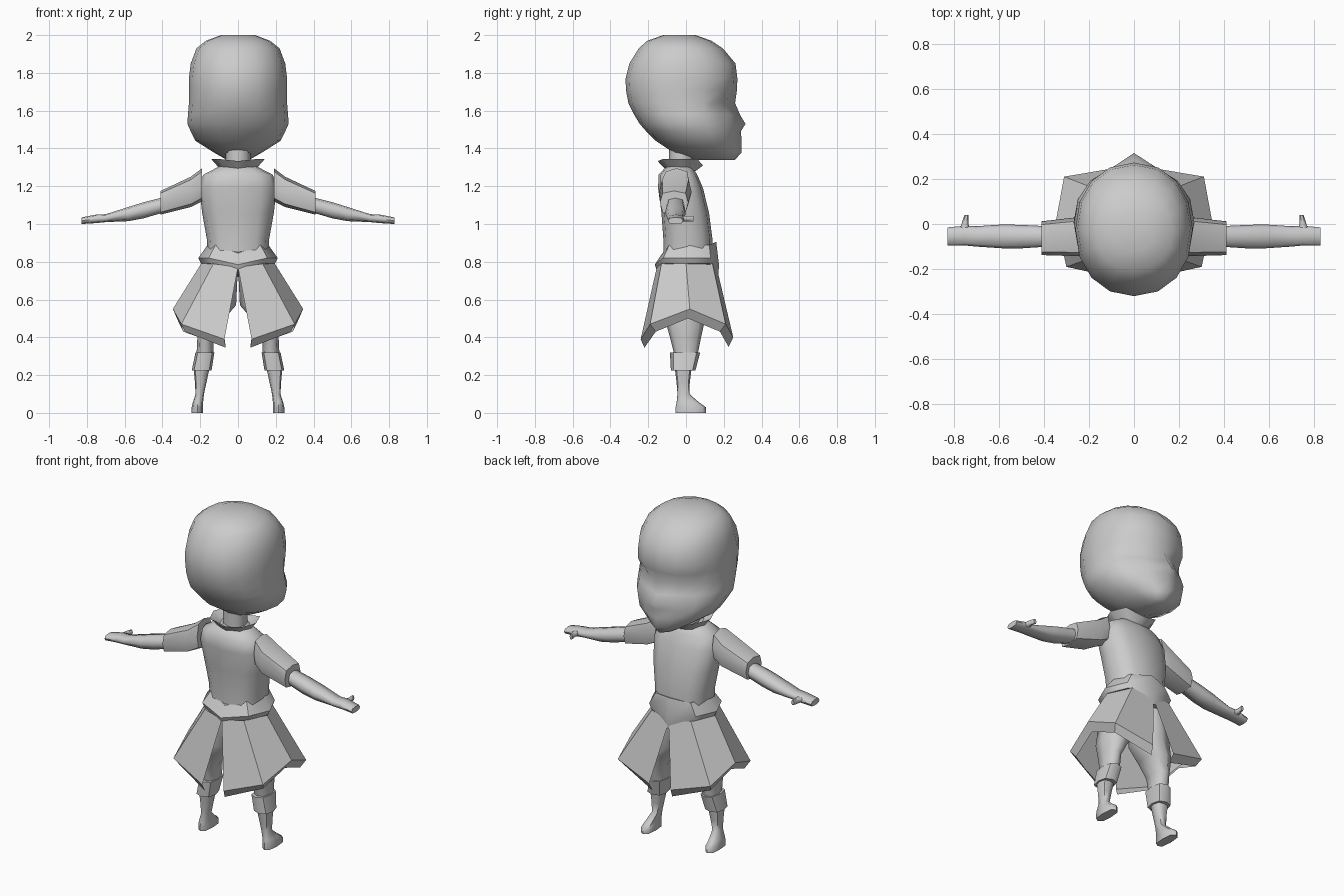
import bpy, bmesh, math

default_cube = bpy.data.objects.get("Cube")
if default_cube:
    bpy.data.objects.remove(default_cube, do_unlink=True)

# One plain grey for everything
grey = bpy.data.materials.new("plain grey")
grey.use_nodes = True
colour = (0.6, 0.6, 0.6, 1)
grey.diffuse_color = colour
grey.node_tree.nodes["Principled BSDF"].inputs["Base Color"].default_value = colour


def finish(name, rows, closed=True, caps=True, mirror=False, angle=60):
    """Skin rows of points into a surface, then shade and mirror it."""
    bm = bmesh.new()
    grid = [[bm.verts.new(point) for point in row] for row in rows]
    count = len(rows[0])
    for lower, upper in zip(grid, grid[1:]):
        for i in range(count if closed else count - 1):
            j = (i + 1) % count
            bm.faces.new((lower[i], lower[j], upper[j], upper[i]))
    if caps:
        bm.faces.new(grid[0][::-1])
        bm.faces.new(grid[-1])
    bmesh.ops.recalc_face_normals(bm, faces=bm.faces)
    mesh = bpy.data.meshes.new(name)
    bm.to_mesh(mesh)
    bm.free()
    mesh.materials.append(grey)
    part = bpy.data.objects.new(name, mesh)
    bpy.context.collection.objects.link(part)
    bpy.ops.object.select_all(action="DESELECT")
    part.select_set(True)
    bpy.context.view_layer.objects.active = part
    bpy.ops.object.shade_smooth_by_angle(angle=math.radians(angle))
    if mirror:
        modifier = part.modifiers.new("Mirror", "MIRROR")
        modifier.use_mirror_merge = False
    return part


def oval(a_min, a_max, b_min, b_max, sides, power=2.0):
    """Superellipse that fills a rectangle; starts at +a and turns to +b."""
    points = []
    for i in range(sides):
        angle = math.tau * i / sides
        c, s = round(math.cos(angle), 6), round(math.sin(angle), 6)
        a = math.copysign(abs(c) ** (2 / power), c)
        b = math.copysign(abs(s) ** (2 / power), s)
        points.append(((a_min + a_max) / 2 + a * (a_max - a_min) / 2,
                       (b_min + b_max) / 2 + b * (b_max - b_min) / 2))
    return points


def upright(rings, sides=8, power=2.3):
    """Rings of (z, x min, x max, y min, y max)."""
    return [[[x, y, z] for x, y in oval(*box, sides, power)] for z, *box in rings]


def centred(rings, sides=8, power=2.3):
    """Rings of (z, half width, y min, y max) about the middle."""
    return upright([(z, -w, w, back, front) for z, w, back, front in rings], sides, power)


def sideways(rings, sides=8, power=2.3):
    """Rings of (x, y min, y max, z min, z max)."""
    return [[[x, y, z] for y, z in oval(*box, sides, power)] for x, *box in rings]


# Head, with eye hollows, nose and chin shaped on its rings
head = centred([
    (1.34, 0.06, 0.05, 0.25), (1.38, 0.13, -0.07, 0.27), (1.44, 0.225, -0.16, 0.27),
    (1.49, 0.25, -0.21, 0.265), (1.53, 0.268, -0.245, 0.26), (1.58, 0.265, -0.275, 0.26),
    (1.64, 0.26, -0.305, 0.26), (1.71, 0.26, -0.318, 0.27), (1.77, 0.26, -0.32, 0.272),
    (1.85, 0.25, -0.30, 0.262), (1.93, 0.22, -0.25, 0.195), (1.97, 0.17, -0.205, 0.135),
    (2.0, 0.09, -0.12, 0.05)], 16, 2.15)
for ring, push in ((0, 0.01), (1, 0.025), (2, 0.025), (3, 0.025), (4, 0.055), (5, 0.025)):
    head[ring][4][1] += push
for ring, depth in ((5, 0.012), (6, 0.035)):
    for i in (2, 3, 5, 6):
        head[ring][i][1] -= depth
finish("head", head)

finish("neck", centred([(1.26, 0.065, -0.09, 0.04), (1.42, 0.065, -0.09, 0.04)]))

# Collar flares outward and dips at the middle
collar = centred([(1.28, 0.085, -0.10, 0.05), (1.345, 0.143, -0.15, 0.09),
                  (1.30, 0.07, -0.09, 0.04)])
collar[1][2][2] -= 0.035
collar[1][6][2] -= 0.012
finish("collar", collar, caps=False, angle=45)

finish("torso", centred([
    (0.82, 0.16, -0.12, 0.14), (0.92, 0.165, -0.12, 0.14), (1.06, 0.19, -0.13, 0.122),
    (1.19, 0.205, -0.148, 0.09), (1.26, 0.185, -0.145, 0.06),
    (1.31, 0.09, -0.10, 0.03)], 12, 2.6))

# Belt with a pointed lower edge
belt = centred([(0.79, 0.195, -0.155, 0.17), (0.82, 0.21, -0.165, 0.175),
                (0.89, 0.16, -0.125, 0.16)])
for row, front, back in zip(belt, (-0.07, -0.04, 0.015), (-0.035, -0.035, -0.045)):
    row[2][2] += front
    row[6][2] += back
finish("belt", belt, angle=50)

# Skirt panels, split at the front and the back, with a turned hem
waist = [(0, 0.165, 0.76), (0.13, 0.14, 0.79), (0.195, 0, 0.79),
         (0.13, -0.13, 0.79), (0, -0.155, 0.77)]
hem = [(0.072, 0.25, 0.40), (0.31, 0.21, 0.47), (0.345, 0.02, 0.55),
       (0.30, -0.19, 0.47), (0.072, -0.24, 0.39)]
lip = [(0.065, 0.225, 0.35), (0.29, 0.18, 0.43), (0.31, 0.01, 0.50),
       (0.28, -0.16, 0.43), (0.065, -0.22, 0.345)]
finish("skirt_panels", [waist, hem, lip], closed=False, caps=False, mirror=True, angle=35)

# Sleeves, arms and thumbs
finish("sleeves", sideways([
    (0.19, -0.12, 0.02, 1.12, 1.295), (0.25, -0.143, 0.03, 1.09, 1.25),
    (0.41, -0.138, 0.012, 1.05, 1.175)], power=3.2), mirror=True, angle=50)
finish("arms", sideways([
    (0.38, -0.10, -0.01, 1.065, 1.145), (0.50, -0.108, -0.004, 1.03, 1.115),
    (0.58, -0.108, -0.002, 1.015, 1.09), (0.70, -0.10, -0.01, 1.01, 1.052),
    (0.75, -0.095, -0.008, 1.005, 1.05), (0.828, -0.095, -0.015, 1.0, 1.035)],
    power=2.8), mirror=True)
thumb = [[(x, y, z) for x, z in oval(left, right, 1.012, 1.045, 6)]
         for y, left, right in ((-0.03, 0.72, 0.775), (0, 0.735, 0.765), (0.04, 0.733, 0.752))]
finish("thumbs", thumb, mirror=True)

# Trousers, boot cuffs and boots
finish("trouser_legs", upright([
    (0.30, 0.13, 0.22, -0.06, 0.06), (0.40, 0.13, 0.215, -0.085, 0.08),
    (0.49, 0.08, 0.225, -0.11, 0.10), (0.57, 0.01, 0.215, -0.12, 0.11),
    (0.78, 0, 0.18, -0.12, 0.12)]), mirror=True)
finish("boot_cuffs", upright([
    (0.225, 0.14, 0.245, -0.08, 0.05), (0.32, 0.125, 0.225, -0.085, 0.075)],
    power=2.6), mirror=True, angle=50)
finish("boots", upright([
    (0, 0.185, 0.245, -0.055, 0.105), (0.03, 0.185, 0.245, -0.055, 0.105),
    (0.055, 0.185, 0.24, -0.05, 0.07), (0.10, 0.18, 0.225, -0.045, 0.018),
    (0.16, 0.167, 0.228, -0.05, 0.02), (0.24, 0.15, 0.235, -0.06, 0.03)],
    power=3), mirror=True)
